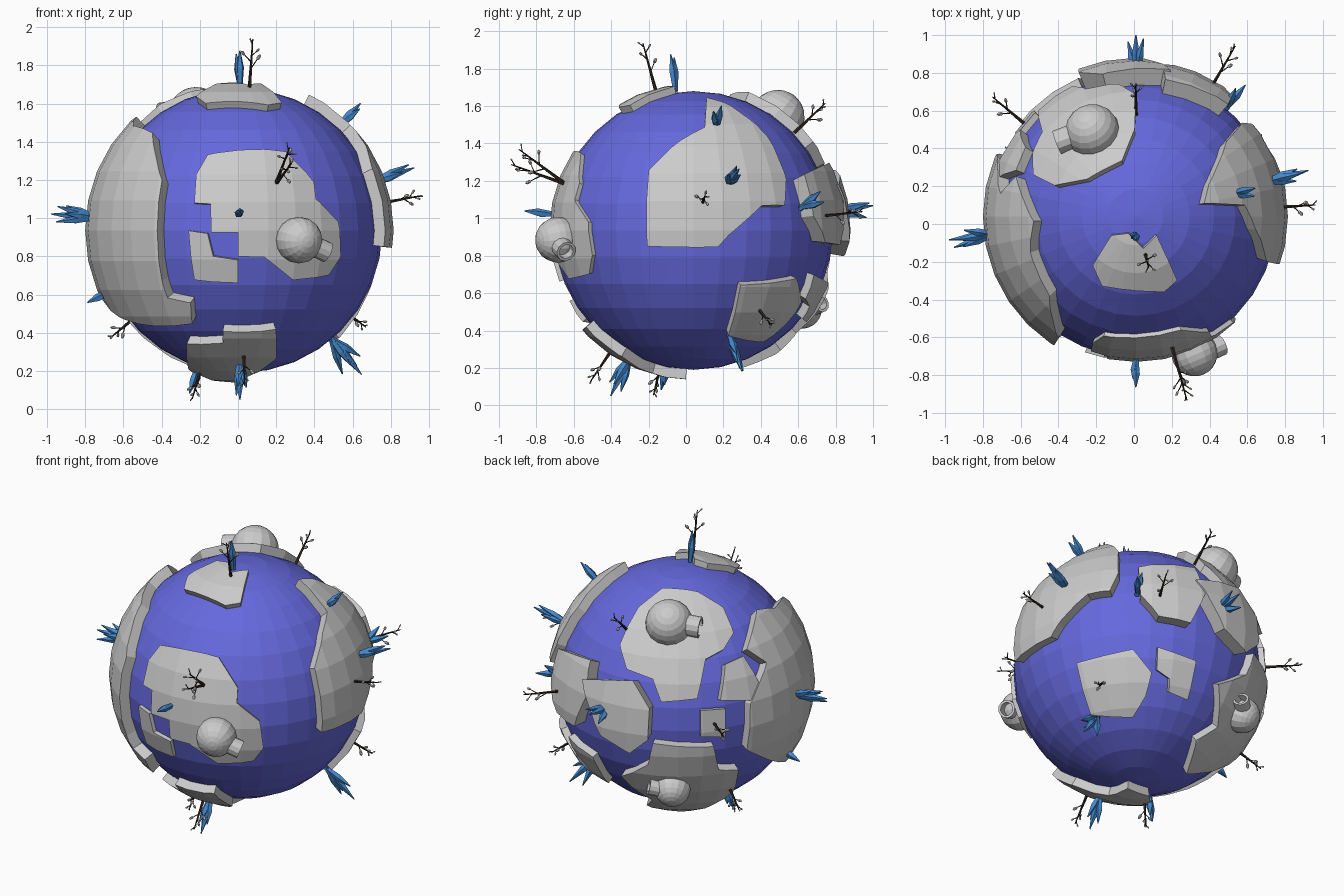
import bpy, bmesh, random
from math import radians, sin, cos, sqrt, pi
from mathutils import Vector, Matrix

if "Cube" in bpy.data.objects:
    bpy.data.objects.remove(bpy.data.objects["Cube"])

random.seed(4)
C = Vector((0.01, 0.04, 0.935))      # planet centre
R = 0.745                            # sea radius

def mat(name, rgb):
    m = bpy.data.materials.new(name)
    m.diffuse_color = (*rgb, 1)
    m.use_nodes = True
    m.node_tree.nodes["Principled BSDF"].inputs["Base Color"].default_value = m.diffuse_color
    return m

SEA = mat("sea", (0.13, 0.14, 0.72))
ICE = mat("ice", (0.06, 0.25, 0.62))
BARK = mat("bark", (0.03, 0.02, 0.012))

def finish(bm, name, material=None):
    me = bpy.data.meshes.new(name)
    bm.to_mesh(me)
    bm.free()
    ob = bpy.data.objects.new(name, me)
    bpy.context.collection.objects.link(ob)
    if material:
        me.materials.append(material)
    return ob

# Viewing directions: azimuth, elevation, origin of the 2D coordinates
VIEWS = {"front": (0, 0, C.x, C.z), "right": (90, 0, C.y, C.z),
         "top": (0, 90, C.x, C.y), "bottom": (0, -90, C.x, -C.y),
         "back_left": (215, 25, 0, 0), "below": (145, -25, 0, 0)}

def seen(view, pts, r=0.79):
    """Directions from the centre of points seen on the sphere in a view."""
    az, el, ox, oy = VIEWS[view]
    az, el = radians(az), radians(el)
    h = Vector((sin(az), -cos(az), 0))
    right = Vector((cos(az), sin(az), 0))
    up = -sin(el) * h + Vector((0, 0, cos(el)))
    toward = cos(el) * h + Vector((0, 0, sin(el)))
    out = []
    for a, b in pts:
        a, b = a - ox, b - oy
        k = sqrt(max(r * r - a * a - b * b, 0.0001))
        out.append((a * right + b * up + k * toward).normalized())
    return out

def globe(name, r, material=None):
    bm = bmesh.new()
    bmesh.ops.create_uvsphere(bm, u_segments=32, v_segments=16, radius=r,
                              matrix=Matrix.Translation(C))
    return finish(bm, name, material)

def land(name, r, *parts):
    """Plateau: a thicker globe cut by a pyramid through the outline."""
    dirs = [d for view, pts in parts for d in seen(view, pts, r)]
    bm = bmesh.new()
    apex = bm.verts.new(C)
    ring = [bm.verts.new(C + d * 2.5) for d in dirs]
    for i, v in enumerate(ring):
        bm.faces.new((apex, ring[i - 1], v))
    cap = bm.faces.new(ring)
    bmesh.ops.triangulate(bm, faces=[cap])
    bmesh.ops.recalc_face_normals(bm, faces=bm.faces[:])
    cutter = finish(bm, name + "_cutter")
    cutter.hide_render = True
    ob = globe(name, r)
    mod = ob.modifiers.new("cut", 'BOOLEAN')
    mod.operation, mod.solver, mod.object = 'INTERSECT', 'EXACT', cutter
    bpy.context.view_layer.objects.active = ob
    bpy.ops.object.modifier_apply(modifier=mod.name)
    bpy.data.objects.remove(cutter)

# Sea
globe("ocean", R, SEA)

# Land plateaus
land("front_land", 0.77, ("front", [
    (-.16, 1.335), (.17, 1.36), (.25, 1.35), (.4, 1.19), (.41, 1.1), (.53, .98), (.54, .8),
    (.48, .7), (.29, .675), (.14, .795), (0, .8), (0, .926), (-.14, .926), (-.145, 1.075),
    (-.23, 1.08), (-.22, 1.23)]))
land("front_islet", 0.77, ("front", [
    (-.26, .935), (-.16, .92), (-.13, .8), (0, .78), (0, .66), (-.23, .675)]))
land("left_land", 0.81,
     ("front", [(-.45, 1.45), (-.4, 1.2), (-.4, .67), (-.37, .58), (-.25, .555), (-.24, .445),
                (-.47, .435)]),
     ("back_left", [(.65, -.5), (.4, -.43), (.42, -.15), (.52, .1), (.4, .18), (.46, .42),
                    (.57, .43)]))
land("bottom_land", 0.8,
     ("front", [(-.27, .34), (-.08, .345), (-.08, .405), (.2, .415), (.2, .26)]),
     ("bottom", [(.05, .18), (.05, 0), (-.12, 0), (-.26, .15)]))
land("right_land", 0.805, ("right", [
    (.11, 1.65), (.21, 1.62), (.44, 1.44), (.54, 1.21), (.53, 1.07), (.41, 1.07), (.23, .91),
    (.17, .845), (-.21, .85), (-.2, 1.26), (-.03, 1.42), (.1, 1.49)]))
land("low_right_land", 0.79, ("below", [
    (-.42, -.01), (-.09, .08), (.03, -.06), (0, -.2), (-.07, -.33), (-.32, -.32)]))
land("low_back_islet", 0.79, ("below", [
    (.06, .1), (.3, .03), (.26, -.21), (.14, -.17), (.14, -.09), (.06, -.04)]))
land("back_right_block", 0.83, ("below", [
    (-.06, .6), (.29, .62), (.35, .45), (.26, .26), (.06, .29), (-.05, .42)]))
land("back_block", 0.84, ("back_left", [
    (-.6, 0), (-.29, -.01), (-.19, -.18), (-.2, -.37), (-.31, -.45), (-.49, -.34)]))
land("high_back_land", 0.8, ("back_left", [
    (-.11, .55), (.1, .53), (.26, .43), (.32, .28), (.26, .18), (.15, .12), (.1, -.12),
    (-.12, -.14), (-.17, 0), (-.33, .06), (-.37, .21), (-.26, .43)]))
land("back_left_islet", 0.8, ("back_left", [
    (.27, .09), (.38, .14), (.48, -.03), (.44, -.13), (.24, -.13)]))
land("square_islet", 0.78, ("back_left", [
    (.12, -.19), (.27, -.18), (.27, -.35), (.12, -.35)]))
land("low_back_land", 0.8,
     ("back_left", [(-.17, -.39), (.2, -.41), (.23, -.55), (.35, -.55), (.32, -.68)]),
     ("below", [(.29, -.63), (.33, -.44), (.46, -.35), (.45, -.1)]),
     ("back_left", [(-.2, -.52)]))
land("top_land", 0.785, ("top", [
    (-.12, -.06), (-.03, -.05), (.05, -.13), (.12, -.06), (.23, -.3), (.16, -.36),
    (-.17, -.33), (-.22, -.22)]))

def cone(bm, p0, p1, r0, r1, seg, caps=True):
    d = p1 - p0
    m = Matrix.Translation((p0 + p1) / 2) @ d.to_track_quat('Z', 'Y').to_matrix().to_4x4()
    bmesh.ops.create_cone(bm, cap_ends=caps, segments=seg, radius1=r0, radius2=r1,
                          depth=d.length, matrix=m)

# Igloos: dome with a short open entrance tunnel
def igloo(name, d, r, toward):
    base = C + d * 0.79
    t = Vector(toward)
    t = (t - d * t.dot(d)).normalized()
    bm = bmesh.new()
    m = Matrix.Translation(base) @ d.to_track_quat('Z', 'Y').to_matrix().to_4x4()
    bmesh.ops.create_uvsphere(bm, u_segments=16, v_segments=12, radius=r, matrix=m)
    finish(bm, name + "_dome")
    bm = bmesh.new()
    foot = base + d * 0.02
    cone(bm, foot + t * r * 0.7, foot + t * r * 1.35, r * .45, r * .45, 12, False)
    tunnel = finish(bm, name + "_entrance")
    tunnel.modifiers.new("wall", 'SOLIDIFY').thickness = 0.015

igloo("front_igloo", seen("front", [(.32, .885)])[0], 0.122, (1, 0, -.4))
igloo("high_back_igloo", seen("top", [(-.22, .49)])[0], 0.145, (-1, -.3, 0))
igloo("low_back_igloo", seen("back_left", [(-.05, -.66)])[0], 0.11, (1, .4, .5))

def tilt(d, amount):
    return (d + Vector([random.uniform(-amount, amount) for _ in range(3)])).normalized()

# Ice crystals: direction, length, number of spikes
for i, (d, length, n) in enumerate([
        ((0, -.78, .09), .10, 2), ((-.8, -.1, .07), .19, 5), ((-.72, -.1, -.34), .08, 1),
        ((0, -.1, .77), .14, 2), ((.55, .13, .58), .12, 2), ((.75, .2, .27), .19, 4),
        ((.49, .2, -.58), .21, 5), ((0, -.33, -.66), .18, 4), ((-.23, -.15, -.74), .10, 2),
        ((0, .8, .11), .16, 3), ((.5, .6, .13), .11, 2)]):
    d = Vector(d).normalized()
    bm = bmesh.new()
    for k in range(n):
        s = d if k == 0 else tilt(d, .38)
        L = (length + .04) * (1 if k == 0 else random.uniform(.65, .95))
        p = C + d * 0.77
        cone(bm, p - s * .02, p + s * L * .5, .014, .022, 5)
        cone(bm, p + s * L * .5, p + s * L, .022, .003, 5)
    finish(bm, f"crystal_{i}", ICE)

# Bare trees: direction, height, number of trunks
def tree(i, d, height, trunks):
    d = Vector(d).normalized()
    side = d.orthogonal().normalized()
    wood, leaf = bmesh.new(), bmesh.new()
    for t in range(trunks):
        s = d if t == 0 else (d + Vector((0, 0, .35))).normalized()
        p = C + d * 0.75
        H = height + .04
        cone(wood, p, p + s * H, .011, .003, 5)
        for k in range(5):
            b = p + s * H * (.45 + .12 * k)
            out = (Matrix.Rotation(k * 2.4 + i, 3, s) @ side + s).normalized()
            e = b + out * H * (.26 - .035 * k)
            cone(wood, b, e, .004, .002, 4)
            m = (Matrix.Translation(e) @ out.to_track_quat('Z', 'Y').to_matrix().to_4x4()
                 @ Matrix.Diagonal((.7, .7, 1.3, 1)))
            bmesh.ops.create_icosphere(leaf, subdivisions=1, radius=.015 - .002 * k, matrix=m)
    finish(wood, f"tree_{i}", BARK)
    finish(leaf, f"tree_{i}_buds")

for i, spec in enumerate([
        ((.05, -.2, .74), .25, 1), ((.2, -.72, .26), .28, 2), ((.78, .05, .15), .18, 1),
        ((.6, .38, -.46), .14, 1), ((.02, -.45, -.66), .19, 1), ((-.21, -.18, -.74), .15, 1),
        ((-.58, .3, -.48), .16, 1), ((-.6, .5, .05), .20, 1), ((.42, .72, .08), .26, 1),
        ((0, .58, .56), .19, 1)]):
    tree(i, *spec)
